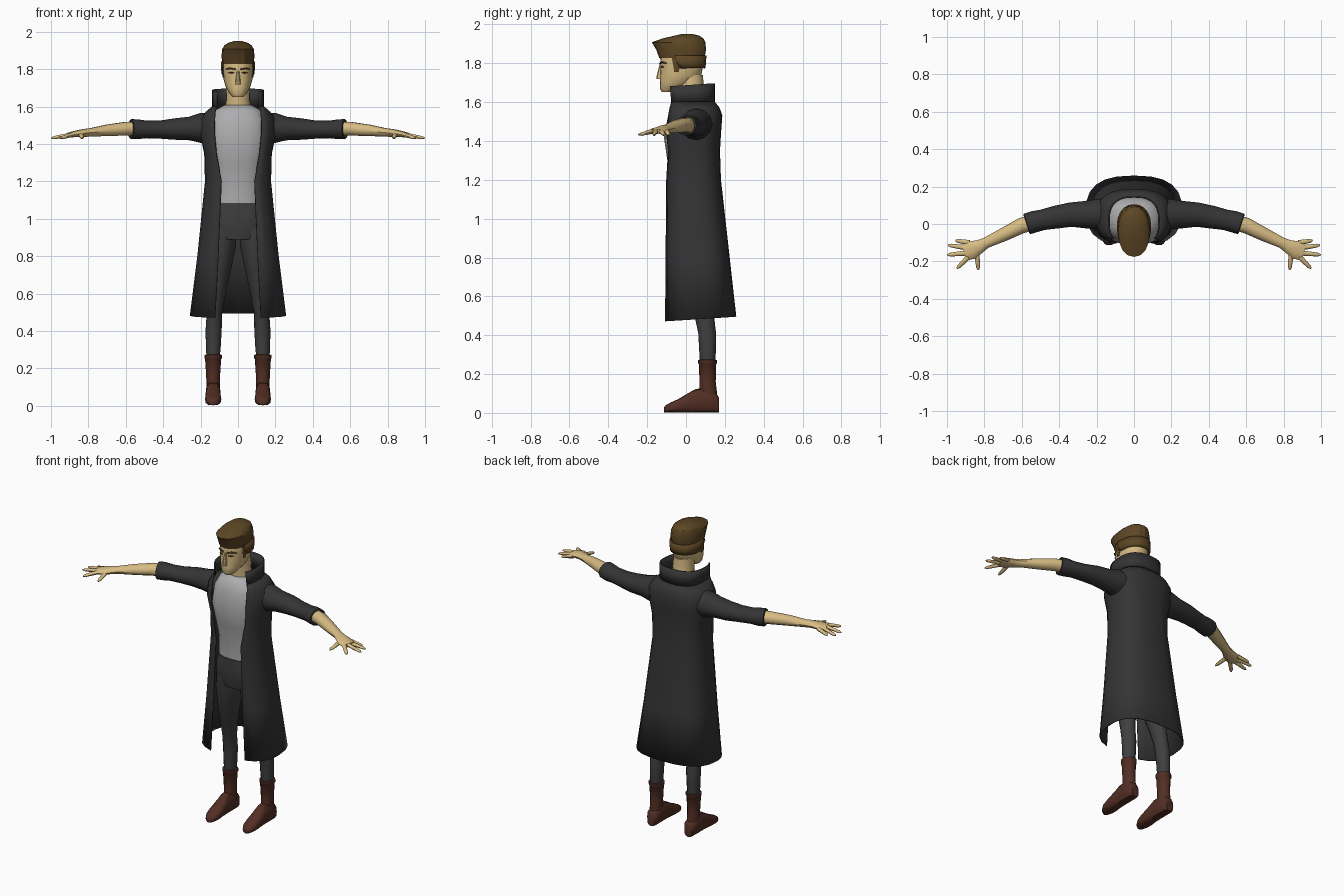
import bpy, bmesh, math
from mathutils import Vector


def material(name, rgb):
    m = bpy.data.materials.new(name)
    m.diffuse_color = (*rgb, 1)
    return m


COAT = material("dark_cloth", (0.035, 0.035, 0.037))
TROUSER = material("trouser_cloth", (0.05, 0.05, 0.052))
SHIRT = material("light_cloth", (0.42, 0.42, 0.43))
SKIN = material("skin", (0.68, 0.50, 0.23))
HAIR = material("brown_hair", (0.11, 0.062, 0.018))
LEATHER = material("leather", (0.085, 0.028, 0.018))


def spow(v, p):
    return math.copysign(abs(v) ** p, v)


def section(z, w, f, b, o=0, tilt=0, n=2.4, count=20):
    """Horizontal superellipse; o > 0 leaves a front gap of half width o."""
    c, h, pts = (f + b) / 2, (b - f) / 2, []
    if o:
        end = math.pi / 2 + math.acos((o / w) ** (n / 2))
        angles = [-end + 2 * end * i / count for i in range(count + 1)]
    else:
        angles = [2 * math.pi * i / count for i in range(count)]
    for a in angles:
        u = spow(math.cos(a), 2 / n)
        pts.append(Vector((w * spow(math.sin(a), 2 / n), c + h * u, z + tilt * u)))
    return pts


def tube_rings(path, n=2.0, count=12):
    """Rings along a path of (x, y, z, half width, half height)."""
    rings = []
    for i, (x, y, z, rw, rh) in enumerate(path):
        p, q = path[max(i - 1, 0)], path[min(i + 1, len(path) - 1)]
        t = (Vector(q[:3]) - Vector(p[:3]))
        if t.length < 1e-5:
            t = Vector((1, 0, 0))
        t.normalize()
        side = t.cross(Vector((0, 0, 1)))
        side = side.normalized() if side.length > 0.3 else Vector((1, 0, 0))
        up = side.cross(t).normalized()
        rings.append([Vector((x, y, z))
                      + side * rw * spow(math.cos(2 * math.pi * k / count), 2 / n)
                      + up * rh * spow(math.sin(2 * math.pi * k / count), 2 / n)
                      for k in range(count)])
    return rings


def loft(name, groups, mat, closed=True, caps=True, mirror=False, solid=0, angle=40):
    """Skin one or more lists of rings into a single object."""
    bm = bmesh.new()
    for rings in groups:
        vs = [[bm.verts.new(p) for p in r] for r in rings]
        m = len(vs[0])
        for a, b in zip(vs, vs[1:]):
            for k in range(m if closed else m - 1):
                j = (k + 1) % m
                bm.faces.new((a[k], a[j], b[j], b[k]))
        if caps and closed:
            bm.faces.new(vs[0][::-1])
            bm.faces.new(vs[-1])
    bmesh.ops.recalc_face_normals(bm, faces=bm.faces)
    me = bpy.data.meshes.new(name)
    bm.to_mesh(me)
    bm.free()
    me.materials.append(mat)
    ob = bpy.data.objects.new(name, me)
    bpy.context.collection.objects.link(ob)
    bpy.ops.object.select_all(action='DESELECT')
    ob.select_set(True)
    bpy.context.view_layer.objects.active = ob
    bpy.ops.object.shade_smooth_by_angle(angle=math.radians(angle))
    if solid:
        s = ob.modifiers.new("thickness", 'SOLIDIFY')
        s.thickness, s.offset = solid, 0
    if mirror:
        ob.modifiers.new("mirror", 'MIRROR')
    return ob


# Long open coat and stand-up collar
coat = [(0.483, .255, -.116, .256, .122, .012), (0.80, .215, -.113, .222, .105),
        (1.20, .174, -.109, .177, .088), (1.35, .178, -.110, .172, .115),
        (1.45, .200, -.119, .178, .124), (1.53, .198, -.108, .184, .124),
        (1.57, .172, -.108, .170, .122), (1.60, .136, -.118, .146, .115)]
loft("coat", [[section(*r, n=2.6) for r in coat]], COAT, closed=False, solid=.006)
collar = [(1.595, .134, -.120, .145, .115), (1.688, .134, -.120, .145, .110, .009)]
loft("collar", [[section(*r, n=2.6) for r in collar]], COAT, closed=False, solid=.008)

# Sleeves with a turned-in rolled cuff
sleeve = [(.13, .055, 1.490, .085, .080), (.20, .052, 1.485, .080, .080),
          (.26, .050, 1.483, .073, .063), (.34, .050, 1.480, .065, .057),
          (.42, .036, 1.477, .061, .048), (.49, .022, 1.478, .055, .047),
          (.535, .012, 1.479, .058, .053), (.572, .000, 1.480, .057, .053),
          (.575, -.001, 1.480, .048, .045), (.54, .010, 1.480, .044, .042)]
rings = tube_rings(sleeve[:8])
for s in (sleeve[8], sleeve[9]):
    c = Vector(s[:3])
    base = Vector(sleeve[7][:3])
    rings.append([c + (p - base) * (s[3] / .057) for p in rings[7]])
loft("sleeves", [rings], COAT, caps=False, mirror=True)

# Forearms, palms and fingers
arm = [(.52, .014, 1.482, .043, .040), (.60, -.008, 1.482, .042, .038),
       (.70, -.058, 1.473, .036, .032), (.79, -.100, 1.462, .029, .023),
       (.825, -.120, 1.459, .036, .022), (.865, -.138, 1.454, .050, .018),
       (.905, -.154, 1.448, .043, .013)]
fingers = [((.880, -.100), (.955, -.088)), ((.890, -.128), (.995, -.113)),
           ((.893, -.155), (.999, -.165)), ((.885, -.176), (.947, -.238)),
           ((.840, -.160), (.832, -.246))]
parts = [tube_rings(arm, count=10)]
for (ax, ay), (bx, by) in fingers:
    path = []
    for t, r in ((0, .014), (.5, .012), (.85, .010), (1, .004)):
        path.append((ax + (bx - ax) * t, ay + (by - ay) * t, 1.450 - .018 * t, r, r * .85))
    parts.append(tube_rings(path, count=10))
loft("arms_and_hands", parts, SKIN, mirror=True)

# Shirt
shirt = [(1.07, .130, -.075, .130), (1.20, .128, -.075, .120), (1.30, .142, -.096, .130),
         (1.42, .165, -.114, .142), (1.52, .160, -.094, .145), (1.58, .126, -.075, .130),
         (1.608, .075, -.040, .105)]
loft("shirt", [[section(*r) for r in shirt]], SHIRT)

# Trousers: hips and legs
hips = [(.89, .12, -.060, .130), (.95, .158, -.075, .145), (1.02, .152, -.078, .140),
        (1.085, .134, -.079, .134)]
loft("trouser_hips", [[section(*r) for r in hips]], TROUSER)


def column(rows):
    """Vertical rings from (z, x, y, half x, half y)."""
    return [[p + Vector((x, y, 0)) for p in section(z, rx, -ry, ry, n=2, count=12)]
            for z, x, y, rx, ry in rows]


leg = [(.24, .133, .111, .034, .038), (.32, .132, .111, .040, .043),
       (.41, .130, .109, .043, .046), (.50, .126, .094, .041, .050),
       (.60, .116, .075, .050, .060), (.72, .103, .055, .064, .077),
       (.85, .088, .038, .076, .094), (.95, .082, .035, .074, .098)]
loft("trouser_legs", [column(leg)], TROUSER, mirror=True)

# Boots: shaft with rim, and foot lofted heel to toe
shaft = [(.03, .133, .118, .036, .046), (.10, .133, .115, .036, .045),
         (.16, .133, .111, .037, .042), (.25, .133, .111, .043, .044),
         (.255, .133, .111, .047, .048), (.272, .133, .111, .047, .048),
         (.274, .133, .111, .039, .040)]
foot = [(.170, .026, .075), (.155, .037, .100), (.10, .040, .125), (.05, .039, .120),
        (.01, .040, .098), (-.04, .044, .068), (-.08, .040, .050), (-.105, .026, .036),
        (-.113, .012, .026)]
toe_path = [(.133, y, h / 2 + .002, w, h / 2) for y, w, h in foot]
toe = [[Vector((.133 + w * spow(math.cos(math.pi * k / 6), .7), y,
                .003 + h / 2 + h / 2 * spow(math.sin(math.pi * k / 6), .75)))
        for k in range(12)] for y, w, h in foot]
loft("boots", [column(shaft), toe], LEATHER, mirror=True)

# Neck and head
neck = [(1.57, .076, -.035, .108), (1.63, .064, -.038, .092), (1.74, .062, -.050, .088)]
loft("neck", [[section(*r, n=2) for r in neck]], SKIN)
head = [(1.652, .028, -.124, -.062), (1.668, .044, -.134, -.035), (1.70, .064, -.134, .040),
        (1.74, .076, -.133, .080), (1.79, .081, -.131, .088), (1.85, .082, -.134, .090),
        (1.91, .065, -.110, .075)]
loft("head", [[section(*r, n=2.2) for r in head]], SKIN)

# Nose, brows and eyes
nose = [(1.718, .014, -.151, -.115), (1.728, .014, -.153, -.115), (1.795, .007, -.136, -.115)]
loft("nose", [[section(*r, n=2, count=8) for r in nose]], SKIN)
brow = [(.014, -.133, 1.800, .006, .005), (.040, -.124, 1.806, .006, .005),
        (.062, -.102, 1.800, .005, .003)]
eye = [(.020, -.130, 1.781, .004, .002), (.034, -.124, 1.782, .006, .005),
       (.050, -.113, 1.781, .004, .002)]
loft("brows_and_eyes", [tube_rings(brow, count=6), tube_rings(eye, count=6)], HAIR, mirror=True)

# Hair: swept cap, cropped back and sideburns
cap = [(1.828, .084, -.138, .096), (1.87, .088, -.153, .103), (1.908, .085, -.176, .100),
       (1.928, .072, -.120, .090), (1.942, .050, -.060, .068), (1.950, .022, -.025, .035)]
loft("hair_top", [[section(*r, n=2.2, count=16) for r in cap]], HAIR, angle=25)
back = [(1.775, .083, -.09, .094, .080), (1.80, .086, -.11, .098, .080),
        (1.84, .087, -.13, .100, .078)]
loft("hair_back", [[section(*r, n=2.2, count=16) for r in back]], HAIR, closed=False, solid=.01)
burn = [(1.755, .079, -.050, .004, .010), (1.79, .081, -.048, .005, .018),
        (1.84, .081, -.045, .006, .030)]
loft("sideburns", [column(burn)], HAIR, mirror=True)
